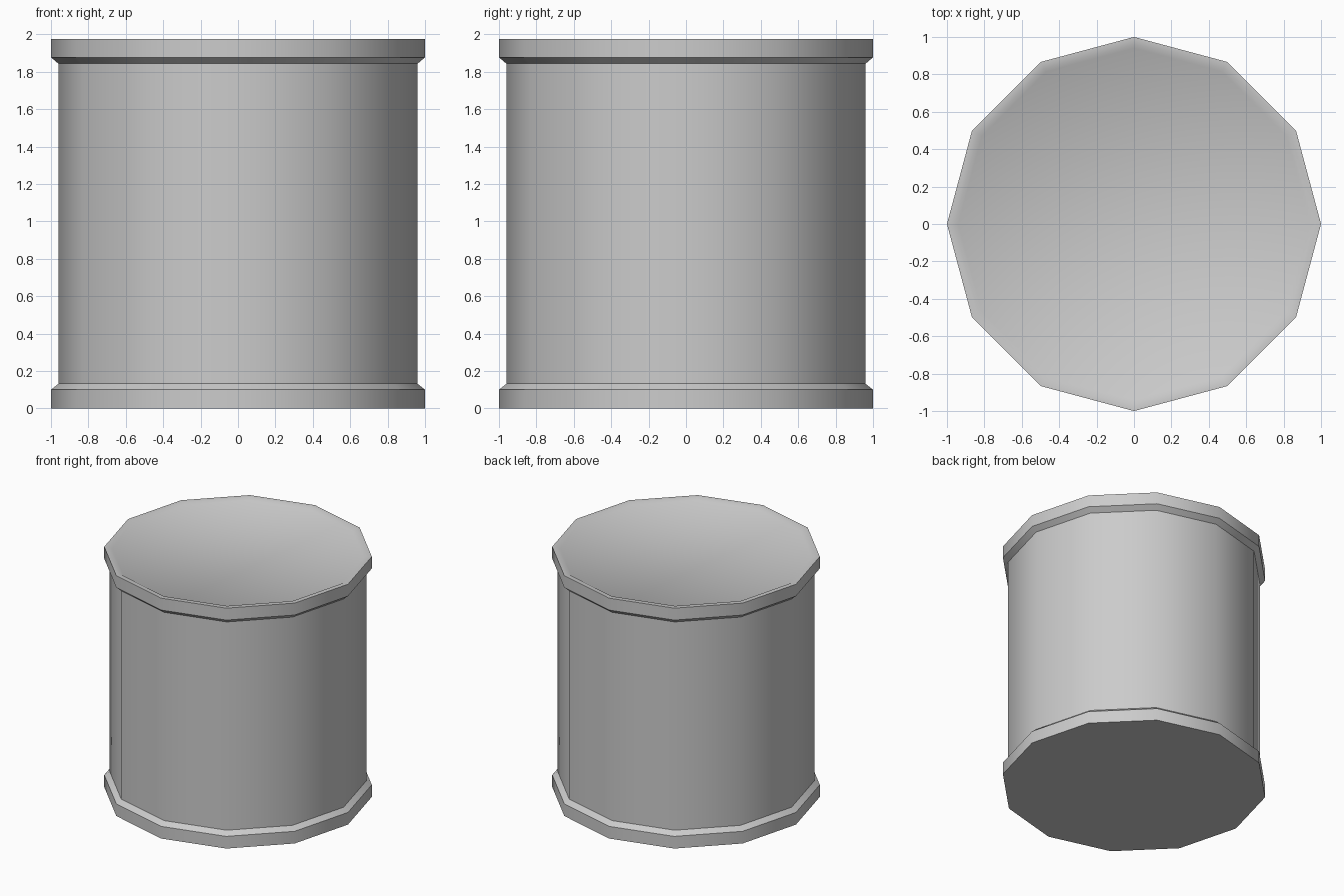
import bpy, bmesh, math

if "Cube" in bpy.data.objects:
    bpy.data.objects.remove(bpy.data.objects["Cube"])

SIDES = 12
# (radius, height) from the base up to the shallow recessed lid
PROFILE = [(1.0, 0.0), (1.0, 0.10), (0.96, 0.132), (0.96, 1.843),
           (1.0, 1.877), (1.0, 1.975), (0.96, 1.975), (0.94, 1.962)]


def lathe(name, profile, sides):
    bm = bmesh.new()
    rings = [[bm.verts.new((r * math.cos(2 * math.pi * i / sides),
                            r * math.sin(2 * math.pi * i / sides), z))
              for i in range(sides)] for r, z in profile]
    # Walls between neighbouring rings
    for low, high in zip(rings, rings[1:]):
        for i in range(sides):
            j = (i + 1) % sides
            bm.faces.new((low[i], low[j], high[j], high[i]))
    # Closed base and lid
    bm.faces.new(rings[0][::-1])
    bm.faces.new(rings[-1])
    mesh = bpy.data.meshes.new(name)
    bm.to_mesh(mesh)
    bm.free()
    obj = bpy.data.objects.new(name, mesh)
    bpy.context.collection.objects.link(obj)
    return obj


# Drum with flared rims at both ends
drum = lathe("drum", PROFILE, SIDES)
bpy.context.view_layer.objects.active = drum
drum.select_set(True)
bpy.ops.object.shade_smooth_by_angle(angle=math.radians(35))
